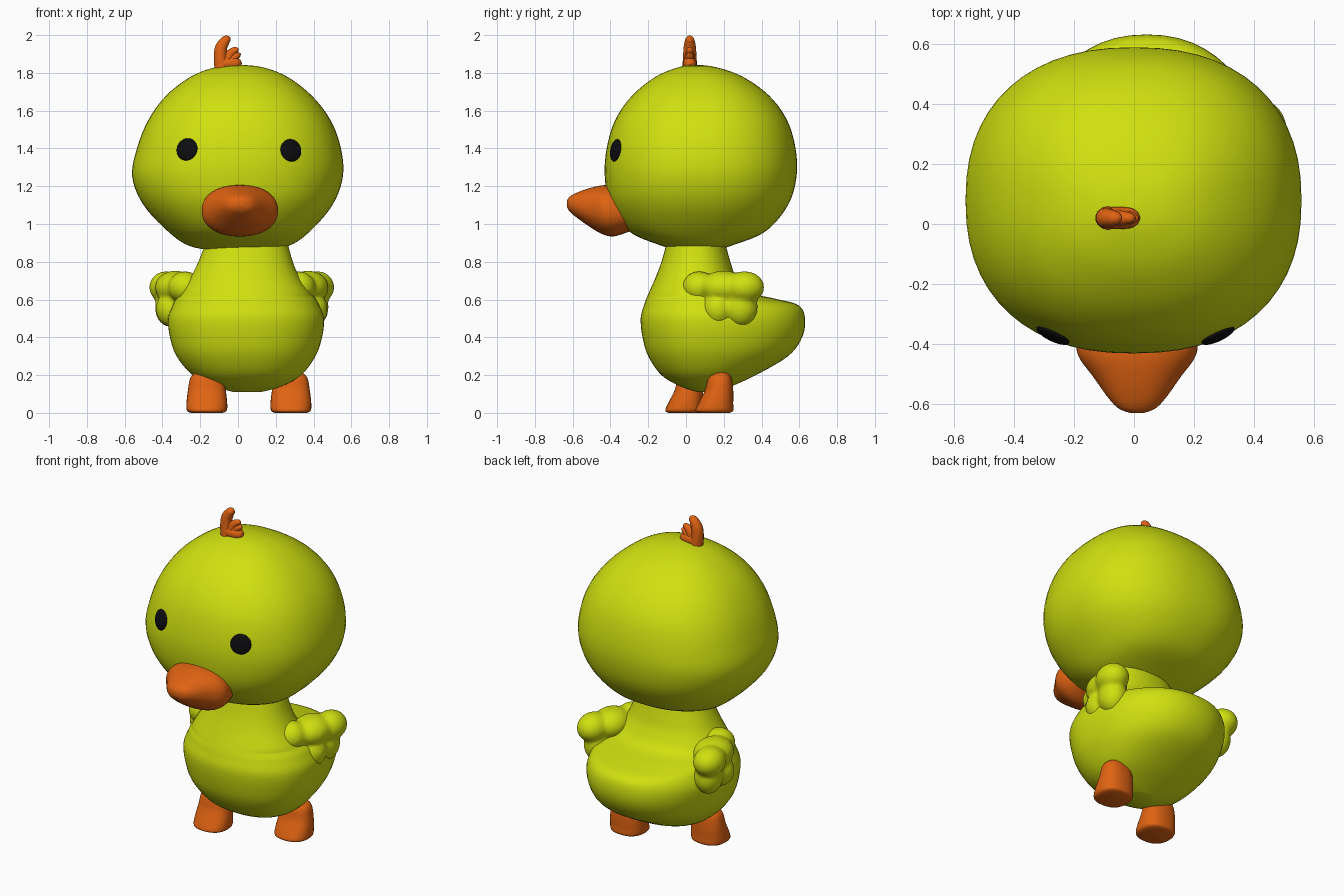
import bpy, bmesh, math
from mathutils import Vector, Matrix
from mathutils.bvhtree import BVHTree

cube = bpy.data.objects.get("Cube")
if cube:
    bpy.data.objects.remove(cube, do_unlink=True)


def material(name, color):
    m = bpy.data.materials.new(name)
    m.use_nodes = True
    m.diffuse_color = (*color, 1)
    m.node_tree.nodes["Principled BSDF"].inputs["Base Color"].default_value = (*color, 1)
    return m


PLUMAGE = material("lime_yellow", (0.63, 0.745, 0.005))
ORANGE = material("orange", (0.745, 0.125, 0.006))
BLACK = material("black", (0.004, 0.004, 0.005))


def finish(name, bm, mat):
    bmesh.ops.recalc_face_normals(bm, faces=bm.faces)
    me = bpy.data.meshes.new(name)
    bm.to_mesh(me)
    bm.free()
    me.materials.append(mat)
    me.shade_smooth()
    ob = bpy.data.objects.new(name, me)
    bpy.context.collection.objects.link(ob)
    return ob


def smooth_rows(rows, steps):
    """Catmull-Rom interpolation between the given rows."""
    out = []
    for i in range(len(rows) - 1):
        quad = [rows[max(i - 1, 0)], rows[i], rows[i + 1], rows[min(i + 2, len(rows) - 1)]]
        for s in range(steps):
            t = s / steps
            out.append([b + t / 2 * (c - a + t * (2 * a - 5 * b + 4 * c - d + t * (3 * (b - c) + d - a)))
                        for a, b, c, d in zip(*quad)])
    return out + [list(rows[-1])]


def loft(name, rows, mat, power=2.2, center_max=9, segs=56, steps=5, forward=False):
    """Rows are (height, x min, x max, y min, y max); rounded cross-sections."""
    bm = bmesh.new()
    rings = []
    for h, x0, x1, y0, y1 in smooth_rows(rows, steps):
        cx, cy = (x0 + x1) / 2, min((y0 + y1) / 2, center_max)
        ring = []
        for k in range(segs):
            a = math.tau * k / segs
            c, s = math.cos(a), math.sin(a)
            x = cx + (x1 - x0) / 2 * math.copysign(abs(c) ** (2 / power), c)
            reach = y1 - cy if s > 0 else cy - y0
            y = cy + reach * math.copysign(abs(s) ** (2 / power), s)
            ring.append(bm.verts.new((x, -h, y) if forward else (x, y, h)))
        rings.append(ring)
    for a, b in zip(rings, rings[1:]):
        for k in range(segs):
            j = (k + 1) % segs
            bm.faces.new((a[k], a[j], b[j], b[k]))
    bm.faces.new(rings[0])
    bm.faces.new(rings[-1])
    return finish(name, bm, mat)


# Head
head = loft("head", [
    (0.857, -0.12, 0.12, -0.03, 0.15),
    (0.885, -0.26, 0.27, -0.13, 0.24),
    (0.96, -0.37, 0.38, -0.30, 0.42),
    (1.10, -0.50, 0.50, -0.40, 0.54),
    (1.25, -0.56, 0.555, -0.43, 0.585),
    (1.40, -0.535, 0.545, -0.42, 0.58),
    (1.55, -0.475, 0.49, -0.375, 0.535),
    (1.68, -0.38, 0.39, -0.285, 0.44),
    (1.78, -0.25, 0.26, -0.16, 0.30),
    (1.83, -0.12, 0.13, -0.04, 0.16),
    (1.843, -0.01, 0.01, 0.04, 0.06)], PLUMAGE, power=2.3)

# Body with neck and broad tail
loft("body_and_tail", [
    (0.11, -0.02, 0.12, 0.06, 0.17),
    (0.14, -0.13, 0.23, -0.03, 0.24),
    (0.20, -0.24, 0.335, -0.13, 0.37),
    (0.30, -0.325, 0.41, -0.20, 0.54),
    (0.40, -0.36, 0.445, -0.23, 0.615),
    (0.50, -0.37, 0.455, -0.24, 0.63),
    (0.57, -0.345, 0.43, -0.222, 0.595),
    (0.605, -0.33, 0.41, -0.21, 0.47),
    (0.64, -0.30, 0.38, -0.195, 0.33),
    (0.72, -0.25, 0.325, -0.16, 0.265),
    (0.80, -0.21, 0.29, -0.13, 0.235),
    (0.89, -0.175, 0.265, -0.105, 0.21)], PLUMAGE, power=2.2, center_max=0.1)

# Beak, lofted forwards
loft("beak", [
    (0.30, -0.17, 0.19, 0.96, 1.16),
    (0.38, -0.19, 0.21, 0.935, 1.20),
    (0.44, -0.185, 0.205, 0.945, 1.205),
    (0.51, -0.135, 0.155, 0.985, 1.19),
    (0.58, -0.085, 0.105, 1.035, 1.165),
    (0.615, -0.05, 0.07, 1.065, 1.145),
    (0.63, -0.01, 0.03, 1.09, 1.125)], ORANGE, power=2.2, forward=True)

# Feet, one stepping ahead of the other
for name, dx, dy in (("left_foot", 0.28, 0.15), ("right_foot", -0.165, -0.01)):
    rows = [(0.0, -0.085, 0.085, -0.08, 0.08),
            (0.012, -0.105, 0.105, -0.10, 0.10),
            (0.05, -0.108, 0.108, -0.085, 0.10),
            (0.12, -0.10, 0.10, -0.05, 0.10),
            (0.19, -0.085, 0.085, -0.03, 0.09),
            (0.225, -0.04, 0.04, 0.01, 0.06)]
    loft(name, [(h, a + dx, b + dx, c + dy, d + dy) for h, a, b, c, d in rows],
         ORANGE, power=2.4, segs=32)

# Wings: blended lobes, mirrored about the body
LOBES = [((0.32, 0.07, 0.665), (0.09, 0.09, 0.085)),
         ((0.37, 0.20, 0.665), (0.11, 0.13, 0.088)),
         ((0.42, 0.31, 0.665), (0.09, 0.105, 0.085)),
         ((0.39, 0.17, 0.55), (0.085, 0.085, 0.095)),
         ((0.40, 0.29, 0.56), (0.08, 0.09, 0.105))]
for name, side in (("left_wing", 1), ("right_wing", -1)):
    bm = bmesh.new()
    for (x, y, z), size in LOBES:
        place = Matrix.Translation((0.02 + side * (x - 0.02), y, z)) @ Matrix.Diagonal((*size, 1))
        bmesh.ops.create_uvsphere(bm, u_segments=32, v_segments=20, radius=1, matrix=place)
    wing = finish(name, bm, PLUMAGE)
    remesh = wing.modifiers.new("blend", "REMESH")
    remesh.mode = "VOXEL"
    remesh.voxel_size = 0.012
    remesh.use_smooth_shade = True
    soften = wing.modifiers.new("soften", "SMOOTH")
    soften.iterations = 8

# Eyes: flat domes resting on the face
tree = BVHTree.FromPolygons([v.co for v in head.data.vertices],
                            [p.vertices for p in head.data.polygons])
for name, x, z in (("left_eye", 0.28, 1.39), ("right_eye", -0.27, 1.395)):
    hit, normal, _, _ = tree.ray_cast(Vector((x, -2, z)), Vector((0, 1, 0)))
    turn = normal.to_track_quat("Z", "Y").to_matrix().to_4x4()
    bm = bmesh.new()
    bmesh.ops.create_uvsphere(bm, u_segments=32, v_segments=16, radius=1,
                              matrix=Matrix.Translation(hit) @ turn @ Matrix.Diagonal((0.06, 0.06, 0.016, 1)))
    finish(name, bm, BLACK)


# Crest: curled tapered tubes
def plume(name, points):
    cu = bpy.data.curves.new(name, "CURVE")
    cu.dimensions = "3D"
    cu.bevel_depth = 1
    cu.bevel_resolution = 5
    cu.use_fill_caps = True
    sp = cu.splines.new("POLY")
    path = smooth_rows(points, 6)
    sp.points.add(len(path) - 1)
    for p, (x, z, r) in zip(sp.points, path):
        p.co = (x, 0.02, z, 1)
        p.radius = r
    cu.materials.append(ORANGE)
    ob = bpy.data.objects.new(name, cu)
    bpy.context.collection.objects.link(ob)


plume("crest_main", [(-0.085, 1.82, 0.04), (-0.093, 1.88, 0.036), (-0.09, 1.93, 0.033),
                     (-0.07, 1.967, 0.027), (-0.052, 1.982, 0.019), (-0.042, 1.988, 0.004)])
plume("crest_middle", [(-0.06, 1.86, 0.03), (-0.045, 1.895, 0.026), (-0.022, 1.916, 0.02),
                       (-0.004, 1.923, 0.014), (0.004, 1.925, 0.003)])
plume("crest_small", [(-0.04, 1.86, 0.028), (-0.015, 1.886, 0.022), (0.004, 1.896, 0.015),
                      (0.015, 1.9, 0.003)])
plume("crest_base", [(-0.11, 1.85, 0.015), (-0.09, 1.85, 0.035), (-0.02, 1.85, 0.035),
                     (0.01, 1.85, 0.022), (0.02, 1.85, 0.004)])
